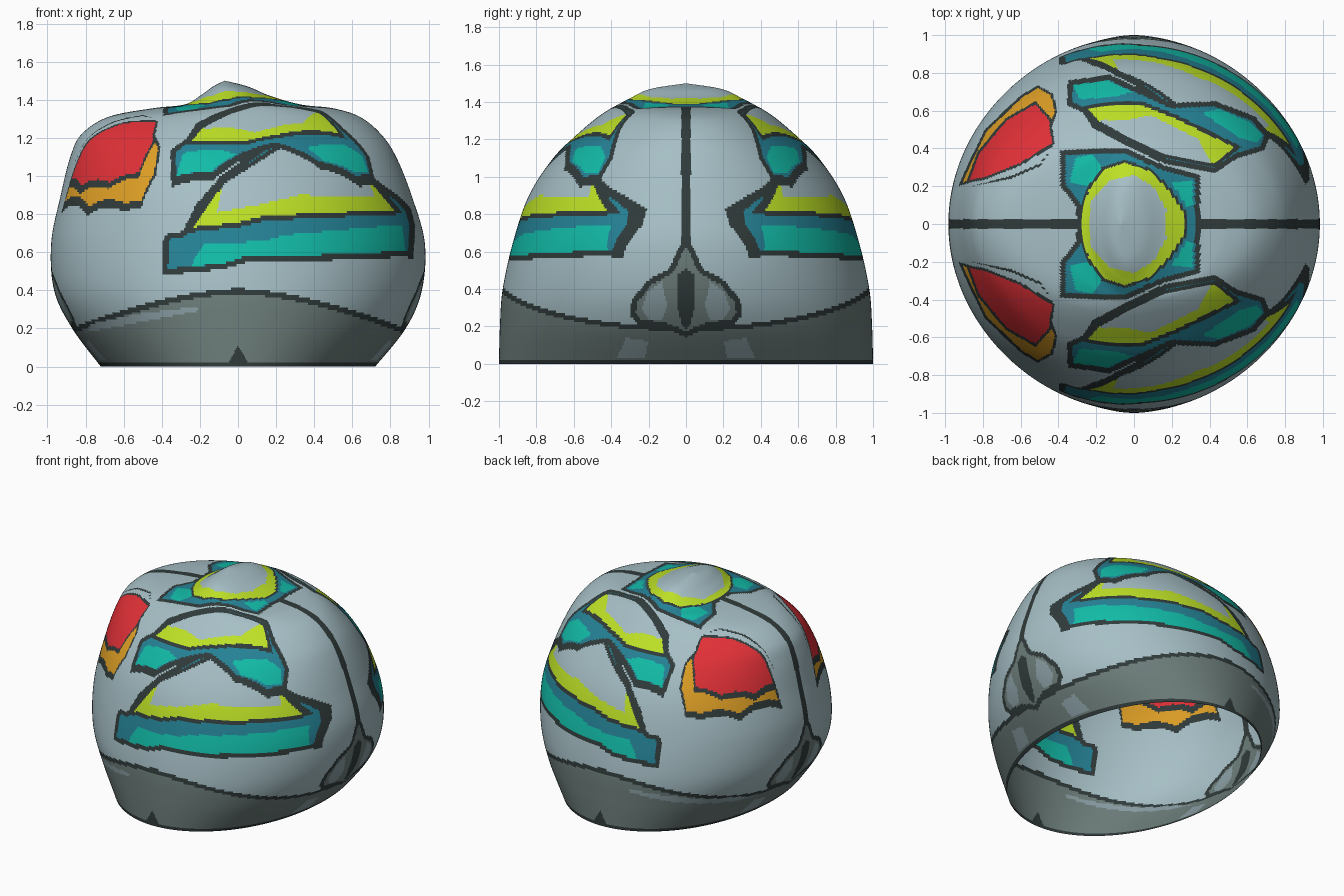
import bpy
import bmesh
from math import cos, sin, pi, hypot

cube = bpy.data.objects.get("Cube")
if cube:
    bpy.data.objects.remove(cube)

# Flat colours (linear)
COLOURS = {
    "pale_grey": (.38, .52, .56), "band_grey": (.15, .205, .195),
    "outline_dark": (.03, .043, .043), "teal": (.006, .5, .39),
    "deep_blue": (.018, .22, .3), "lime": (.51, .75, .019),
    "red": (.75, .03, .038), "orange": (.74, .35, .019),
    "highlight_grey": (.25, .34, .37),
}
NAMES = list(COLOURS)

# Profile of the shell: height, reach to -x, reach to +x, reach to the sides
PROFILE = [
    (0, .72, .72, 1), (.2, .87, .88, .995), (.4, .965, .965, .98),
    (.65, .98, .98, .925), (.9, .93, .91, .84), (1.1, .88, .83, .71),
    (1.22, .82, .75, .59), (1.31, .68, .64, .485), (1.355, .45, .5, .42),
    (1.375, .28, .33, .385), (1.42, .2, .17, .3), (1.47, .13, .05, .19),
    (1.5, .07, -.07, 0),
]
ROWS, COLS = 180, 340


def spline(points, steps):
    """Catmull-Rom samples through the points."""
    out = []
    for i in range(len(points) - 1):
        a, b, c, d = (points[min(max(i + k, 0), len(points) - 1)] for k in (-1, 0, 1, 2))
        for s in range(steps):
            t = s / steps
            out.append([q + t / 2 * (r - p + t * (2 * p - 5 * q + 4 * r - e
                        + t * (3 * (q - r) + e - p))) for p, q, r, e in zip(a, b, c, d)])
    return out + [list(points[-1])]


def even_rows(samples, count):
    """Resample the profile at equal lengths."""
    length = [0]
    for a, b in zip(samples, samples[1:]):
        length.append(length[-1] + hypot(b[0] - a[0], (b[1] + b[2] - a[1] - a[2]) / 2, b[3] - a[3]))
    out, j = [], 0
    for i in range(count + 1):
        goal = length[-1] * i / count
        while j < len(length) - 2 and length[j + 1] < goal:
            j += 1
        f = min(1, (goal - length[j]) / (length[j + 1] - length[j]))
        out.append([a + f * (b - a) for a, b in zip(samples[j], samples[j + 1])])
    return out


# Painted regions: later layers lie over earlier ones
layers = []


def paint(view, colour, edge, *pts):
    xs, ys = zip(*pts)
    layers.insert(0, (view, NAMES.index(colour), edge, pts, min(xs), max(xs), min(ys), max(ys)))


def inside(x, y, pts):
    hit = False
    for (ax, ay), (bx, by) in zip(pts, pts[1:] + pts[:1]):
        if (ay > y) != (by > y) and x < ax + (y - ay) * (bx - ax) / (by - ay):
            hit = not hit
    return hit


def edge_distance(x, y, pts):
    best = 9
    for (ax, ay), (bx, by) in zip(pts, pts[1:] + pts[:1]):
        dx, dy = bx - ax, by - ay
        t = min(1, max(0, ((x - ax) * dx + (y - ay) * dy) / (dx * dx + dy * dy)))
        best = min(best, hypot(x - ax - t * dx, y - ay - t * dy))
    return best


# Large lower side panel
paint("side", "deep_blue", .03, (-.4, .48), (-.39, .69), (-.29, .71), (-.22, .85),
      (-.09, 1), (.1, 1.14), (.24, 1.23), (.36, 1.16), (.53, 1.08), (.72, .985),
      (.85, .89), (.907, .83), (.93, .74), (.92, .57), (.86, .575), (.3, .55),
      (.03, .545), (-.08, .51))
paint("side", "teal", 0, (-.18, .64), (.15, .66), (.25, .69), (.86, .745),
      (.88, .605), (.3, .58), (.03, .575), (-.08, .54), (-.25, .525))
paint("side", "lime", .025, (-.29, .7), (-.1, .965), (.24, 1.185), (.73, .965),
      (.87, .8), (.14, .765), (0, .73))
paint("side", "pale_grey", 0, (-.08, .955), (.24, 1.155), (.69, .955), (.72, .89),
      (.32, .9), (.12, .85), (-.11, .81))

# Middle side panel
paint("top", "deep_blue", .027, (-.355, .63), (-.35, .76), (-.13, .79), (0, .73),
      (.2, .64), (.43, .65), (.64, .57), (.72, .47), (.69, .39), (.55, .35),
      (.43, .27), (.16, .32), (-.05, .42), (-.22, .51), (-.27, .59))
paint("top", "teal", 0, (-.29, .66), (-.32, .735), (-.14, .76), (-.01, .7), (-.1, .675))
paint("top", "teal", 0, (.36, .59), (.45, .61), (.61, .54), (.68, .47), (.65, .43), (.55, .46))
paint("top", "lime", .02, (-.28, .62), (-.1, .65), (.04, .65), (.22, .58), (.57, .41),
      (.43, .3), (.16, .35), (-.05, .45), (-.2, .53))
paint("top", "pale_grey", 0, (-.19, .55), (-.05, .55), (.09, .575), (.34, .45),
      (.41, .32), (.16, .37), (-.05, .47))

# Crown ring
paint("top", "deep_blue", .027, (-.29, -.1), (-.31, .1), (-.39, .2), (-.39, .39),
      (-.18, .4), (-.04, .4), (.16, .31), (.35, .26), (.35, -.1))
paint("top", "teal", 0, (-.31, .35), (-.22, .37), (-.17, .3), (-.24, .2), (-.34, .22))
paint("top", "teal", 0, (.2, .22), (.31, .23), (.31, .1), (.28, .09))
paint("top", "lime", .015, (-.3, -.1), (-.29, .08), (-.25, .19), (-.17, .3), (-.05, .34),
      (.1, .29), (.2, .18), (.28, .06), (.28, -.1))
paint("top", "pale_grey", 0, (-.24, -.1), (-.23, .12), (-.13, .23), (0, .26),
      (.1, .2), (.17, .08), (.17, -.1))

# Eye: orange crescent, red field and thin brow line
paint("top", "orange", .013, (-.93, .2), (-.9, .27), (-.79, .5), (-.6, .68), (-.51, .735),
      (-.43, .69), (-.405, .6), (-.44, .5), (-.6, .35), (-.8, .24))
paint("top", "red", .013, (-.89, .215), (-.83, .38), (-.68, .56), (-.52, .65),
      (-.44, .56), (-.42, .42), (-.6, .31), (-.79, .235))
paint("top", "outline_dark", 0, (-.86, .2), (-.65, .255), (-.5, .32), (-.44, .39),
      (-.5, .305), (-.65, .24))

# Lower band highlight and the knot at each end
paint("side", "highlight_grey", 0, (-.8, .18), (-.77, .225), (-.5, .28), (-.2, .315),
      (-.22, .29), (-.5, .235))
paint("end", "highlight_grey", 0, (.2, .12), (.22, .03), (.37, .03), (.32, .14))
paint("end", "band_grey", .03, (-.1, .7), (.03, .64), (.09, .51), (.2, .45), (.29, .34),
      (.3, .26), (.26, .21), (.11, .19), (-.1, .1))
paint("end", "highlight_grey", 0, (.13, .44), (.2, .39), (.24, .29), (.2, .24),
      (.13, .23), (.1, .31))
paint("end", "outline_dark", 0, (-.1, .6), (.04, .48), (.05, .32), (.02, .2), (-.1, .1))


def region(x, y, z):
    dark = NAMES.index("outline_dark")
    on_crown = -.29 < x < .35 and z > 1.2
    if y < .025 and z > .62 and not on_crown:      # centre seam
        return dark
    if z < .018 or z < .11 - 1.8 * abs(x):         # rim and its notch
        return dark
    for view, colour, edge, pts, x0, x1, y0, y1 in layers:
        if view == "end" and abs(x) < .5 or view == "top" and z < .6:
            continue
        u, v = {"side": (x, z), "top": (x, y), "end": (y, z)}[view]
        if x0 < u < x1 and y0 < v < y1 and inside(u, v, pts):
            if edge and edge_distance(u, v, pts) < edge:
                return dark
            return colour
    band = .41 - .21 * (abs(x) / .88) ** 1.6       # lower band with its border
    if z < band - .03:
        return NAMES.index("band_grey")
    return dark if z < band else 0


# Shell: half of the dome, mirrored across y
bm = bmesh.new()
rings = []
for z, left, right, side in even_rows(spline(PROFILE, 24), ROWS)[:-1]:
    mid, half = (right - left) / 2, (right + left) / 2
    rings.append([bm.verts.new((mid + half * cos(pi * i / COLS),
                                side * sin(pi * i / COLS) if 0 < i < COLS else 0, z))
                  for i in range(COLS + 1)])
for low, high in zip(rings, rings[1:]):
    for i in range(COLS):
        bm.faces.new((low[i], low[i + 1], high[i + 1], high[i]))
tip = bm.verts.new((-.07, 0, PROFILE[-1][0]))
for a, b in zip(rings[-1], rings[-1][1:]):
    bm.faces.new((a, b, tip))
for face in bm.faces:
    face.material_index = region(*face.calc_center_median())
    face.smooth = True
mesh = bpy.data.meshes.new("helmet_shell")
bm.to_mesh(mesh)
bm.free()

for name, rgb in COLOURS.items():
    mat = bpy.data.materials.new(name)
    mat.use_nodes = True
    mat.diffuse_color = (*rgb, 1)
    mat.node_tree.nodes["Principled BSDF"].inputs["Base Color"].default_value = (*rgb, 1)
    mesh.materials.append(mat)

shell = bpy.data.objects.new("helmet_shell", mesh)
bpy.context.collection.objects.link(shell)
mirror = shell.modifiers.new("mirror_sides", "MIRROR")
mirror.use_axis = (False, True, False)
mirror.merge_threshold = .0005
